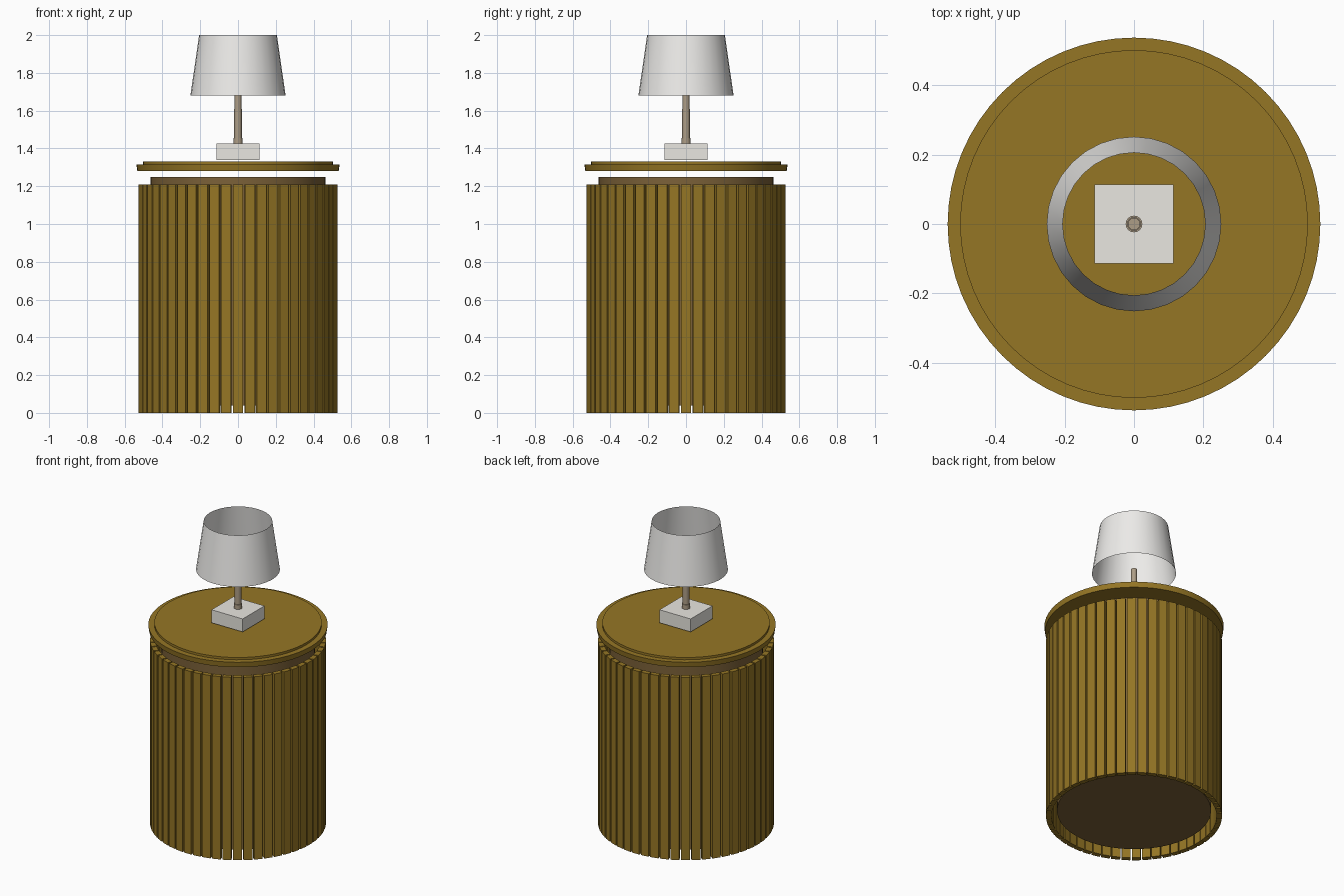
import bpy, bmesh, math
from mathutils import Matrix

if "Cube" in bpy.data.objects:
    bpy.data.objects.remove(bpy.data.objects["Cube"])


def material(name, rgb):
    m = bpy.data.materials.new(name)
    m.diffuse_color = (*rgb, 1)
    m.use_nodes = True
    m.node_tree.nodes["Principled BSDF"].inputs["Base Color"].default_value = m.diffuse_color
    return m


WOOD = material("wood", (0.30, 0.18, 0.018))
DARK = material("dark_wood", (0.20, 0.12, 0.04))
METAL = material("aged_metal", (0.42, 0.34, 0.24))
STONE = material("pale_stone", (0.82, 0.80, 0.75))
CLOTH = material("shade_cloth", (0.85, 0.84, 0.82))


def finish(name, bm, mat, smooth=False):
    me = bpy.data.meshes.new(name)
    bmesh.ops.recalc_face_normals(bm, faces=bm.faces)
    bm.to_mesh(me)
    bm.free()
    me.materials.append(mat)
    ob = bpy.data.objects.new(name, me)
    bpy.context.collection.objects.link(ob)
    if smooth:
        bpy.ops.object.select_all(action='DESELECT')
        ob.select_set(True)
        bpy.context.view_layer.objects.active = ob
        bpy.ops.object.shade_smooth_by_angle(angle=math.radians(30))
    return ob


def lathe(name, profile, sides, mat, caps=True):
    """Stack rings of (radius, z) into a turned part."""
    bm = bmesh.new()
    rings = [[bm.verts.new((r * math.cos(2 * math.pi * i / sides),
                            r * math.sin(2 * math.pi * i / sides), z))
              for i in range(sides)] for r, z in profile]
    for a, b in zip(rings, rings[1:]):
        for i in range(sides):
            j = (i + 1) % sides
            bm.faces.new((a[i], a[j], b[j], b[i]))
    if caps:
        bm.faces.new(rings[0])
        bm.faces.new(rings[-1])
    return finish(name, bm, mat, smooth=True)


# Inner drum and stepped table top
lathe("drum", [(0.462, 0.04), (0.462, 1.25)], 64, DARK)
lathe("table_top", [(0.533, 1.28), (0.538, 1.315), (0.502, 1.315), (0.502, 1.33)], 64, WOOD)

# Ring of vertical slats
COUNT, INNER, OUTER, WIDTH, HEIGHT = 52, 0.495, 0.527, 0.053, 1.21
bm = bmesh.new()
for i in range(COUNT):
    bmesh.ops.create_cube(bm, size=1, matrix=(
        Matrix.Rotation(2 * math.pi * i / COUNT, 4, 'Z')
        @ Matrix.Translation(((INNER + OUTER) / 2, 0, HEIGHT / 2))
        @ Matrix.Diagonal((OUTER - INNER, WIDTH, HEIGHT, 1))))
finish("slats", bm, WOOD)

# Lamp: square base, stepped stem, open tapered shade
bm = bmesh.new()
bmesh.ops.create_cube(bm, size=1, matrix=Matrix.Translation((0, 0, 1.382))
                      @ Matrix.Diagonal((0.228, 0.228, 0.086, 1)))
finish("lamp_base", bm, STONE)
lathe("lamp_stem", [(0.024, 1.425), (0.024, 1.455), (0.020, 1.455), (0.020, 1.61),
                    (0.018, 1.61), (0.018, 1.71)], 16, METAL)
lathe("lamp_shade", [(0.252, 1.68), (0.206, 2.0)], 32, CLOTH, caps=False)
